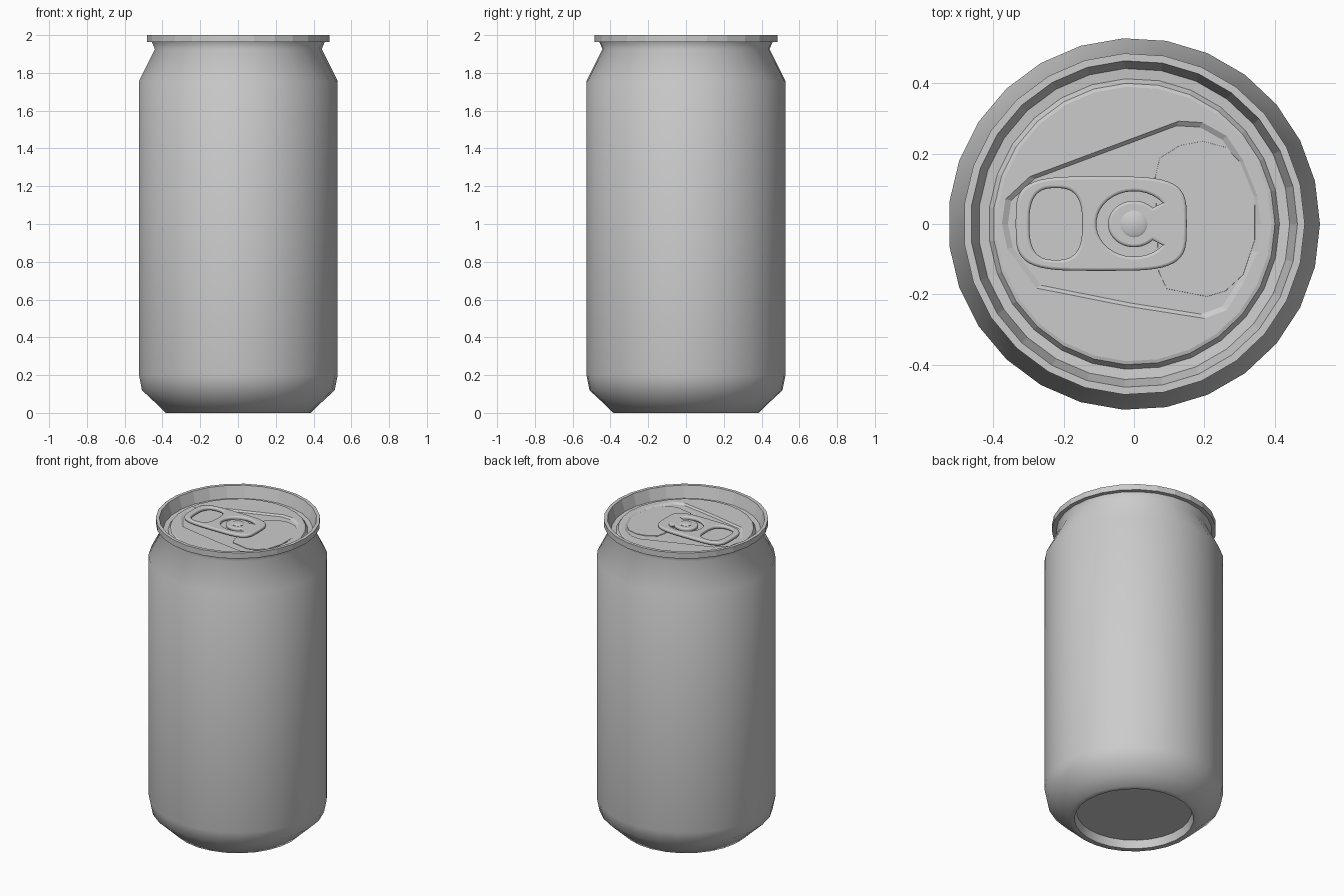
import bpy, bmesh
from math import cos, sin, pi, radians

if "Cube" in bpy.data.objects:
    bpy.data.objects.remove(bpy.data.objects["Cube"], do_unlink=True)

SIDES = 27
PANEL_Z = 1.945
RECESS_Z = 1.935

metal = bpy.data.materials.new("aluminium_grey")
metal.use_nodes = True
GREY = (0.6, 0.6, 0.6, 1)
metal.diffuse_color = GREY
metal.node_tree.nodes["Principled BSDF"].inputs["Base Color"].default_value = GREY


def add_object(name, mesh, smooth_angle=None):
    mesh.materials.clear()
    mesh.materials.append(metal)
    obj = bpy.data.objects.new(name, mesh)
    bpy.context.collection.objects.link(obj)
    if smooth_angle:
        bpy.ops.object.select_all(action="DESELECT")
        obj.select_set(True)
        bpy.context.view_layer.objects.active = obj
        bpy.ops.object.shade_smooth_by_angle(angle=radians(smooth_angle))
    return obj


def finish(name, bm, smooth_angle=None):
    mesh = bpy.data.meshes.new(name)
    bm.to_mesh(mesh)
    bm.free()
    return add_object(name, mesh, smooth_angle)


def ring_points(rx, ry, n, start=0, end=2 * pi, closed=True):
    steps = n if closed else n - 1
    angles = [start + (end - start) * i / steps for i in range(n)]
    return [(rx * cos(a), ry * sin(a)) for a in angles]


def add_loop(bm, points, z):
    return [bm.verts.new((x, y, z)) for x, y in points]


def bridge(bm, a, b):
    for i in range(len(a)):
        j = (i + 1) % len(a)
        bm.faces.new((a[i], a[j], b[j], b[i]))


def lathe(name, profile, smooth_angle=None, cap_start=False, cap_end=False, sides=SIDES):
    """Turn (radius, height) points, listed with the surface on their right-hand side."""
    bm = bmesh.new()
    loops = [add_loop(bm, ring_points(r, r, sides), z) for r, z in profile]
    for a, b in zip(loops, loops[1:]):
        bridge(bm, a, b)
    if cap_start:
        bm.faces.new(loops[0][::-1])
    if cap_end:
        bm.faces.new(loops[-1])
    return finish(name, bm, smooth_angle)


def flat_shape(name, splines, z, height, bevel, smooth_angle=40):
    """Filled outline with holes, thickened and rounded at its edges."""
    curve = bpy.data.curves.new(name + "_outline", "CURVE")
    curve.dimensions = "2D"
    curve.fill_mode = "BOTH"
    curve.extrude = height / 2 - bevel
    curve.bevel_depth = bevel
    curve.bevel_resolution = 2
    curve.offset = -bevel
    for points in splines:
        spline = curve.splines.new("POLY")
        spline.points.add(len(points) - 1)
        for p, (x, y) in zip(spline.points, points):
            p.co = (x, y, 0, 1)
        spline.use_cyclic_u = True
    helper = bpy.data.objects.new(name + "_helper", curve)
    bpy.context.collection.objects.link(helper)
    graph = bpy.context.evaluated_depsgraph_get()
    mesh = bpy.data.meshes.new_from_object(helper.evaluated_get(graph))
    bpy.data.objects.remove(helper, do_unlink=True)
    obj = add_object(name, mesh, smooth_angle)
    obj.location.z = z + height / 2
    return obj


# Body shell with recessed base
lathe("can_body", [(0.34, 0.05), (0.352, 0), (0.385, 0), (0.443, 0.056), (0.512, 0.12),
                   (0.528, 0.2), (0.528, 1.756), (0.443, 1.926), (0.459, 1.963)],
      50, cap_start=True)

# Rolled rim and stepped ring down to the lid
lathe("rim", [(0.459, 1.963), (0.485, 1.963), (0.485, 2.0), (0.464, 2.0), (0.442, 1.925),
              (0.413, 1.922), (0.4, 1.942), (0.39, PANEL_Z)])

# Lid panel with a teardrop recess
teardrop = [(-0.375, 0), (-0.365, 0.07), (-0.295, 0.135), (0.127, 0.292), (0.195, 0.288),
            (0.263, 0.25), (0.31, 0.18), (0.35, 0.08), (0.36, 0), (0.35, -0.08),
            (0.31, -0.17), (0.263, -0.245), (0.2, -0.268), (-0.01, -0.235),
            (-0.277, -0.182), (-0.36, -0.07)]
bm = bmesh.new()
outer = add_loop(bm, ring_points(0.39, 0.39, SIDES), PANEL_Z)
edge = add_loop(bm, teardrop, PANEL_Z)
floor = add_loop(bm, [(x * 0.955, y * 0.955) for x, y in teardrop], RECESS_Z)
borders = [bm.edges.new((v[i - 1], v[i])) for v in (outer, edge) for i in range(len(v))]
bmesh.ops.triangle_fill(bm, use_beauty=True, use_dissolve=False, edges=borders,
                        normal=(0, 0, 1))
bridge(bm, floor, edge)
bm.faces.new(floor)
bmesh.ops.recalc_face_normals(bm, faces=bm.faces)
bm.normal_update()
if sum(f.normal.z for f in bm.faces) < 0:
    bmesh.ops.reverse_faces(bm, faces=bm.faces)
finish("lid", bm)

# Scored opening panel
mouth = [(0.06, 0.133), (0.073, 0.187), (0.13, 0.223), (0.195, 0.235), (0.26, 0.218),
         (0.31, 0.167), (0.343, 0.076), (0.343, -0.045), (0.31, -0.144), (0.26, -0.19),
         (0.207, -0.206), (0.093, -0.184), (0.07, -0.135)]
flat_shape("opening_panel", [mouth], RECESS_Z - 0.001, 0.005, 0.001, 0)


# Pull tab with finger hole and crescent slot
def rounded_box(cx, cy, hx, hy, power, n=48):
    points = []
    for c, s in ring_points(1, 1, n):
        px = abs(c) ** (2 / power) * (1 if c > 0 else -1)
        py = abs(s) ** (2 / power) * (1 if s > 0 else -1)
        points.append((cx + hx * px, cy + hy * py))
    return points


opening = radians(40)
crescent = (ring_points(0.107, 0.093, 28, opening, 2 * pi - opening, False)
            + ring_points(0.074, 0.066, 28, 2 * pi - opening * 1.1, opening * 1.1, False))
flat_shape("pull_tab", [rounded_box(-0.093, 0.001, 0.243, 0.134, 4),
                        rounded_box(-0.222, 0, 0.075, 0.102, 2.8),
                        crescent], 1.944, 0.022, 0.008)

# Rivet holding the tab
lathe("rivet", [(0.04, 1.94), (0.038, 1.968), (0.03, 1.973)], 40, cap_end=True, sides=20)
